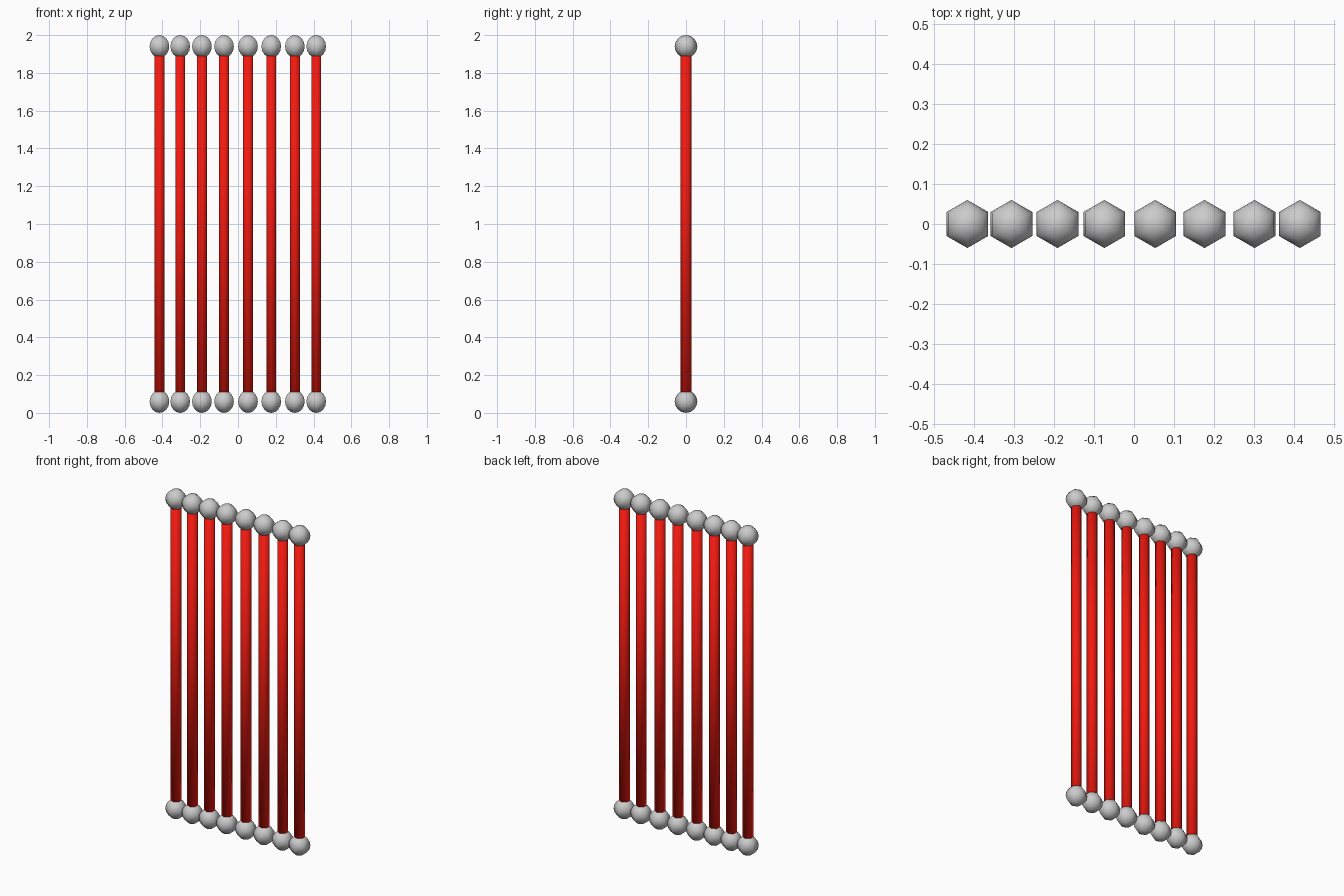
import bpy
import bmesh
from mathutils import Matrix

if "Cube" in bpy.data.objects:
    bpy.data.objects.remove(bpy.data.objects["Cube"])

BALL_R, ROD_R, HEIGHT, SIDES = 0.06, 0.03, 2.0, 6
ROD_X = [-0.416, -0.306, -0.191, -0.074, 0.053, 0.176, 0.301, 0.414]

red = bpy.data.materials.new("red")
red.diffuse_color = (0.9, 0.01, 0.005, 1)
red.use_nodes = True
red.node_tree.nodes["Principled BSDF"].inputs["Base Color"].default_value = red.diffuse_color


def finish(name, bm, material=None):
    for f in bm.faces:
        f.smooth = True
    mesh = bpy.data.meshes.new(name)
    bm.to_mesh(mesh)
    bm.free()
    if material:
        mesh.materials.append(material)
    obj = bpy.data.objects.new(name, mesh)
    bpy.context.collection.objects.link(obj)
    return obj


# Six-sided end ball
def ball(name, x, z):
    bm = bmesh.new()
    bmesh.ops.create_uvsphere(bm, u_segments=SIDES, v_segments=8, radius=BALL_R,
                              matrix=Matrix.Translation((x, 0, z)))
    return finish(name, bm)


# Six-sided red rod running between the ball centres
def rod(name, x):
    bm = bmesh.new()
    bmesh.ops.create_cone(bm, cap_ends=True, segments=SIDES, radius1=ROD_R,
                          radius2=ROD_R, depth=HEIGHT - 2 * BALL_R,
                          matrix=Matrix.Translation((x, 0, HEIGHT / 2)))
    return finish(name, bm, red)


# Row of rods, each with a ball at both ends
for i, x in enumerate(ROD_X, 1):
    rod(f"rod_{i}", x)
    ball(f"bottom_ball_{i}", x, BALL_R)
    ball(f"top_ball_{i}", x, HEIGHT - BALL_R)
